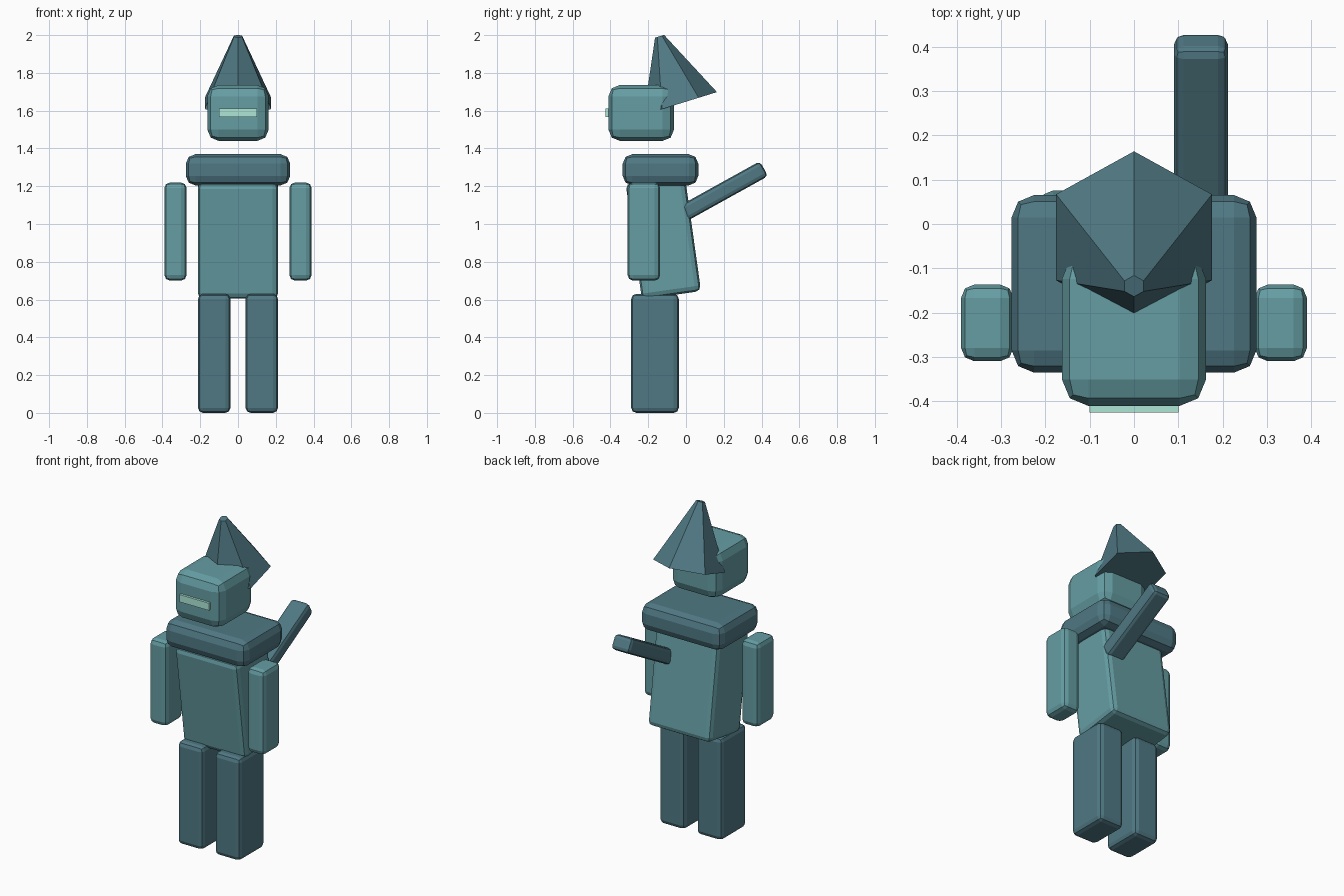
import bpy, bmesh
from math import radians
from mathutils import Matrix

if "Cube" in bpy.data.objects:
    bpy.data.objects.remove(bpy.data.objects["Cube"])


def material(name, rgb):
    m = bpy.data.materials.new(name)
    m.diffuse_color = (*rgb, 1)
    m.use_nodes = True
    m.node_tree.nodes["Principled BSDF"].inputs["Base Color"].default_value = m.diffuse_color
    return m


LIGHT = material("light_teal", (0.13, 0.34, 0.37))
DARK = material("dark_teal", (0.08, 0.19, 0.23))
GLOW = material("mint", (0.42, 0.80, 0.68))


def add_object(name, bm, mat, loc, tilt):
    bmesh.ops.recalc_face_normals(bm, faces=bm.faces)
    me = bpy.data.meshes.new(name)
    bm.to_mesh(me)
    bm.free()
    me.materials.append(mat)
    ob = bpy.data.objects.new(name, me)
    ob.location = loc
    ob.rotation_euler = (radians(tilt), 0, 0)
    bpy.context.collection.objects.link(ob)
    return ob


def block(name, loc, size, mat, bevel=0.0, tilt=0):
    """Box with flat two-step bevelled edges, tilted about x."""
    bm = bmesh.new()
    bmesh.ops.create_cube(bm, size=1, matrix=Matrix.Diagonal((*size, 1)))
    ob = add_object(name, bm, mat, loc, tilt)
    if bevel:
        mod = ob.modifiers.new("bevel", 'BEVEL')
        mod.width = bevel
        mod.segments = 2
    return ob


# Legs and arms, mirrored left and right
for side, s in (("left", 1), ("right", -1)):
    block(side + "_leg", (s * 0.126, -0.164, 0.315), (0.172, 0.252, 0.63), DARK, 0.027)
    block(side + "_arm", (s * 0.331, -0.223, 0.96), (0.118, 0.173, 0.52), LIGHT, 0.03)

# Leaning torso and shoulder collar
block("torso", (0, -0.12, 0.93), (0.426, 0.316, 0.62), LIGHT, 0.03, tilt=8)
block("collar", (0, -0.135, 1.287), (0.552, 0.4, 0.165), DARK, 0.05)

# Floating head with eye slit
block("head", (0, -0.237, 1.588), (0.325, 0.347, 0.296), LIGHT, 0.06)
block("eye_slit", (0, -0.405, 1.588), (0.2, 0.04, 0.045), GLOW)

# Bar slung on the back
block("back_bar", (0.151, 0.2, 1.175), (0.122, 0.487, 0.09), DARK, 0.022, tilt=29)

# Six-sided pointed hood, vertices on the front and back
bm = bmesh.new()
bmesh.ops.create_cone(bm, cap_ends=True, segments=6, radius1=0.203, radius2=0.025, depth=0.372)
# Turn so that a corner points along y
if min(abs(v.co.x) for v in bm.verts) > 0.005:
    bmesh.ops.rotate(bm, verts=bm.verts, matrix=Matrix.Rotation(radians(30), 3, 'Z'))
add_object("hood", bm, DARK, (0, -0.085, 1.816), 17.2)
